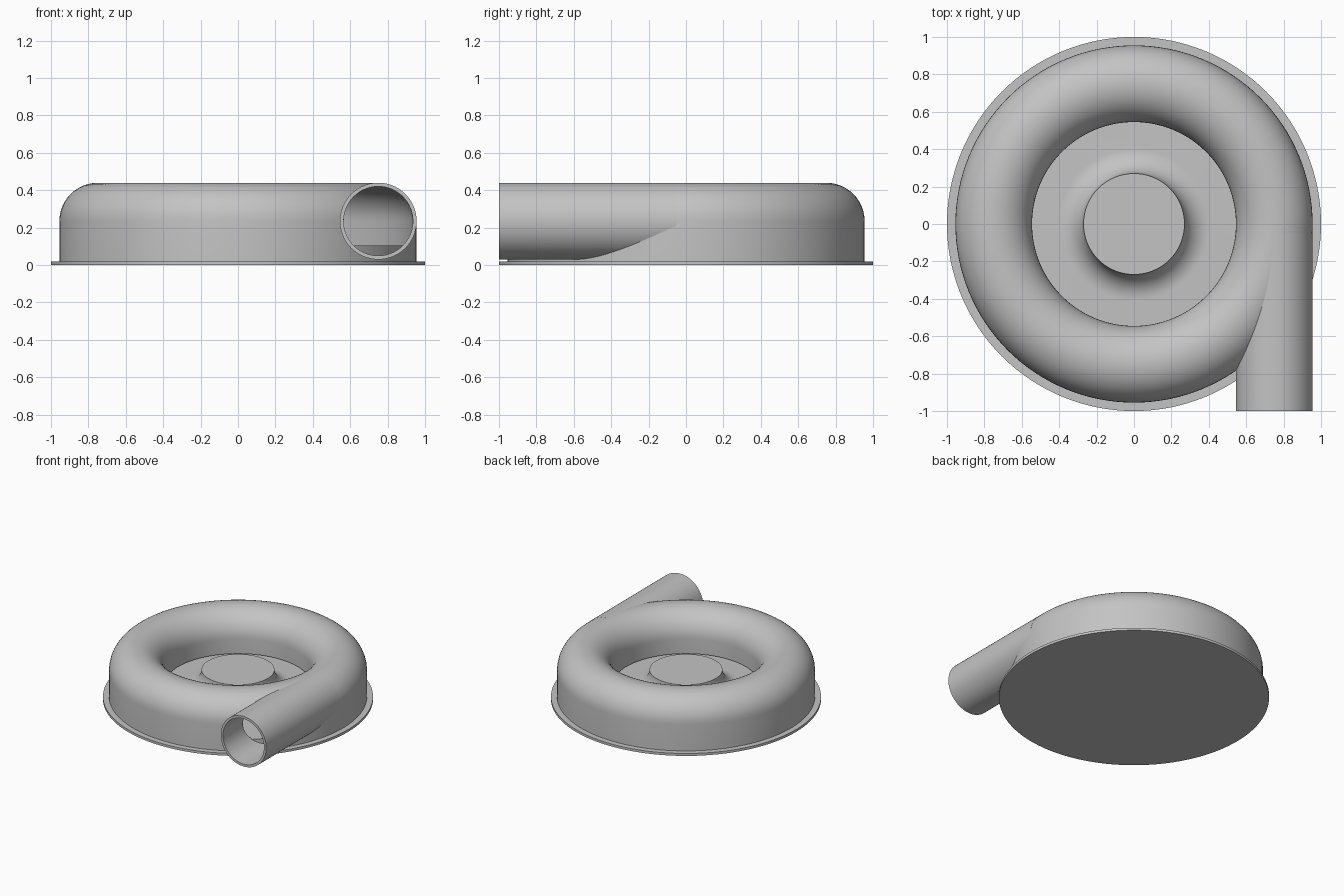
import bpy, bmesh, math
from mathutils import Matrix, Vector

if "Cube" in bpy.data.objects:
    bpy.data.objects.remove(bpy.data.objects["Cube"], do_unlink=True)

grey = bpy.data.materials.new("plain_grey")
grey.use_nodes = True
COLOR = (0.55, 0.55, 0.55, 1)
grey.diffuse_color = COLOR
grey.node_tree.nodes["Principled BSDF"].inputs["Base Color"].default_value = COLOR

RING, TUBE, MID, WALL = 0.75, 0.205, 0.235, 0.02   # ring radius, tube radius, tube height, wall
FLOOR, PLATE = 0.105, 0.02


def arc(cx, cz, r, a0, a1, n=24):
    """Points along an arc, angles in degrees."""
    return [(cx + r * math.cos(math.radians(a0 + (a1 - a0) * i / n)),
             cz + r * math.sin(math.radians(a0 + (a1 - a0) * i / n))) for i in range(n + 1)]


def revolve(name, profile, steps=128, matrix=Matrix()):
    """Spin a closed (radius, height) profile around z into a solid."""
    bm = bmesh.new()
    verts = [bm.verts.new((r, 0, z)) for r, z in profile]
    edges = [bm.edges.new((verts[i - 1], verts[i])) for i in range(len(verts))
             if max(profile[i - 1][0], profile[i][0]) > 0]
    bmesh.ops.spin(bm, geom=verts + edges, cent=(0, 0, 0), axis=(0, 0, 1),
                   angle=2 * math.pi, steps=steps, use_duplicate=False)
    bmesh.ops.remove_doubles(bm, verts=bm.verts, dist=1e-5)
    bmesh.ops.recalc_face_normals(bm, faces=bm.faces)
    bm.transform(matrix)
    mesh = bpy.data.meshes.new(name)
    bm.to_mesh(mesh)
    bm.free()
    mesh.materials.append(grey)
    obj = bpy.data.objects.new(name, mesh)
    bpy.context.collection.objects.link(obj)
    return obj


def activate(obj):
    bpy.ops.object.select_all(action="DESELECT")
    obj.select_set(True)
    bpy.context.view_layer.objects.active = obj


def cut(obj, cutter):
    mod = obj.modifiers.new("cut", "BOOLEAN")
    mod.operation, mod.solver, mod.object = "DIFFERENCE", "EXACT", cutter
    activate(obj)
    bpy.ops.object.modifier_apply(modifier=mod.name)


# Round base plate
base = revolve("base_plate", [(0, 0), (1, 0), (1, PLATE), (0, PLATE)])

# Raised floor with a flared central hub
hub = revolve("floor_and_hub", [(0, 0.24), (0.27, 0.24)] + arc(0.405, 0.24, 0.135, 180, 270, 16)[1:]
              + [(0.94, FLOOR), (0.94, PLATE), (0, PLATE)])

# Hollow ring casing: straight outer wall, rounded top, short inner lip
inner = TUBE - WALL
casing = revolve("ring_casing",
                 [(RING + TUBE, PLATE)] + arc(RING, MID, TUBE, 0, 180)
                 + [(RING - TUBE, 0.115), (RING - inner, 0.115)]
                 + arc(RING, MID, inner, 180, 0) + [(RING + inner, PLATE)])

# Straight outlet pipe leaving the ring along its tangent
along_y = Matrix.Translation(Vector((RING, 0, MID))) @ Matrix.Rotation(math.pi / 2, 4, "X")
pipe = revolve("outlet_pipe", [(TUBE, 0.05), (TUBE, 1), (inner, 1), (inner, 0.05)], 96, along_y)

# Open the pipe into the ring, and the ring into the pipe
bore = revolve("bore_cutter", [(0, 0.06), (inner, 0.06), (inner, 1.2), (0, 1.2)], 96, along_y)
cavity = revolve("cavity_cutter", arc(RING, MID, inner, 0, 180) + [(RING - inner, 0.01), (RING + inner, 0.01)])
cut(casing, bore)
cut(pipe, cavity)
for helper in (bore, cavity):
    helper.hide_render = True
    bpy.data.objects.remove(helper, do_unlink=True)

for obj in (base, hub, casing, pipe):
    activate(obj)
    bpy.ops.object.shade_smooth_by_angle(angle=math.radians(30))
